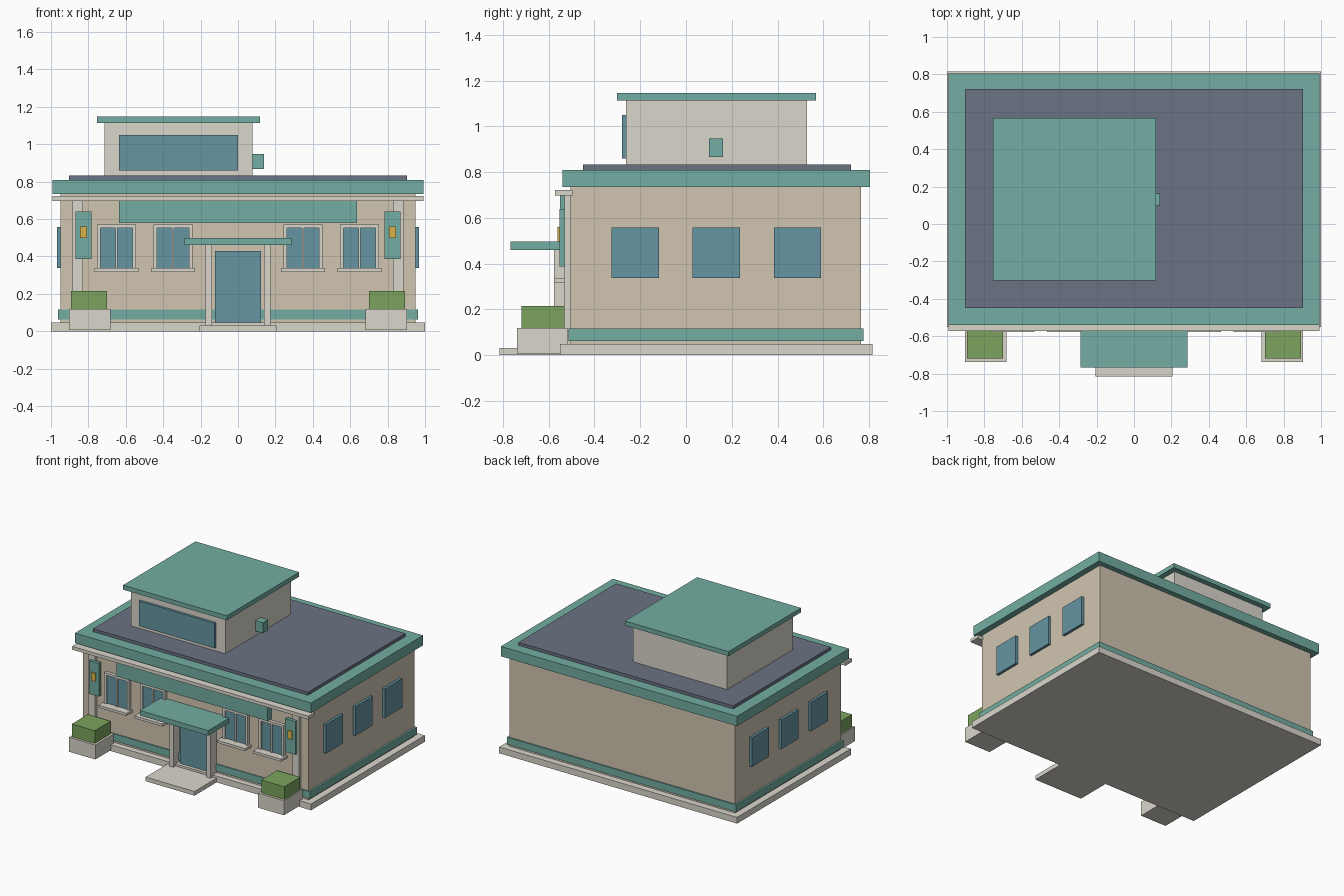
import bpy, bmesh
from mathutils import Vector

if "Cube" in bpy.data.objects:
    bpy.data.objects.remove(bpy.data.objects["Cube"])

def mat(name, r, g, b):
    m = bpy.data.materials.new(name)
    m.diffuse_color = (r, g, b, 1)
    m.use_nodes = True
    m.node_tree.nodes["Principled BSDF"].inputs["Base Color"].default_value = m.diffuse_color
    return m

TEAL = mat("teal", .17, .42, .36)
WALL = mat("wall_tan", .63, .56, .44)
TRIM = mat("trim_cream", .70, .68, .60)
GLASS = mat("glass", .13, .30, .36)
ROOF = mat("roof_slate", .15, .17, .23)
GREEN = mat("hedge_green", .20, .37, .11)
GOLD = mat("gold", .70, .45, .07)

def box(name, x, y, z, m):
    """Box from (min, max) ranges on each axis."""
    bm = bmesh.new()
    bmesh.ops.create_cube(bm, size=1)
    lo, hi = Vector((x[0], y[0], z[0])), Vector((x[1], y[1], z[1]))
    for v in bm.verts:
        v.co = (lo + hi) / 2 + Vector(a * b for a, b in zip(v.co, hi - lo))
    me = bpy.data.meshes.new(name)
    bm.to_mesh(me)
    bm.free()
    me.materials.append(m)
    ob = bpy.data.objects.new(name, me)
    bpy.context.collection.objects.link(ob)
    return ob

def pair(name, x, y, z, m):
    """The same box on the left and right sides."""
    box(name + "_right", x, y, z, m)
    box(name + "_left", (-x[1], -x[0]), y, z, m)

# Main volume
box("base_slab", (-1, 1), (-.55, .815), (0, .048), TRIM)
box("main_walls", (-.948, .948), (-.505, .765), (.048, .74), WALL)
box("base_band", (-.963, .963), (-.513, .775), (.063, .117), TEAL)
box("cornice", (-.993, .993), (-.54, .805), (.735, .81), TEAL)
box("front_ledge", (-.993, .993), (-.573, -.495), (.697, .722), TRIM)
box("roof_deck", (-.903, .903), (-.45, .722), (.80, .833), ROOF)

# Upper volume on the roof
box("upper_walls", (-.715, .077), (-.262, .528), (.82, 1.12), TRIM)
box("upper_roof", (-.755, .117), (-.302, .568), (1.113, 1.147), TEAL)
box("upper_window", (-.637, 0), (-.28, -.25), (.86, 1.05), GLASS)
box("roof_vent", (.07, .14), (.1, .162), (.867, .947), TEAL)

# Blank sign board and side panels on pilasters
box("sign_board", (-.635, .635), (-.55, -.5), (.58, .698), TEAL)
pair("pilaster", (.83, .885), (-.53, -.5), (.04, .70), TRIM)
pair("wall_panel", (.783, .868), (-.552, -.525), (.387, .64), TEAL)
pair("panel_lamp", (.807, .845), (-.561, -.545), (.498, .56), GOLD)

# Front windows with frame, mullion and sill
for i, c in enumerate((.347, .65)):
    n = f"front_window_{i}"
    pair(n + "_glass", (c - .088, c + .088), (-.52, -.495), (.338, .555), GLASS)
    pair(n + "_head", (c - .105, c + .105), (-.53, -.495), (.553, .571), TRIM)
    pair(n + "_jamb_inner", (c - .105, c - .086), (-.53, -.495), (.33, .555), TRIM)
    pair(n + "_jamb_outer", (c + .086, c + .105), (-.53, -.495), (.33, .555), TRIM)
    pair(n + "_mullion", (c - .006, c + .006), (-.53, -.495), (.33, .555), TRIM)
    pair(n + "_sill", (c - .118, c + .118), (-.578, -.495), (.318, .337), TRIM)

# Side windows
for i, c in enumerate((-.222, .132, .487)):
    pair(f"side_window_{i}", (.94, .968), (c - .103, c + .103), (.337, .558), GLASS)

# Entrance
box("entrance_step", (-.205, .205), (-.815, -.5), (0, .032), TRIM)
box("door", (-.122, .122), (-.525, -.495), (.046, .43), GLASS)
pair("door_post", (.14, .173), (-.577, -.5), (.03, .462), TRIM)
box("canopy", (-.287, .287), (-.768, -.5), (.46, .498), TEAL)

# Planters
pair("planter", (.683, .903), (-.738, -.518), (.008, .118), TRIM)
pair("hedge", (.7, .893), (-.72, -.53), (.11, .215), GREEN)
